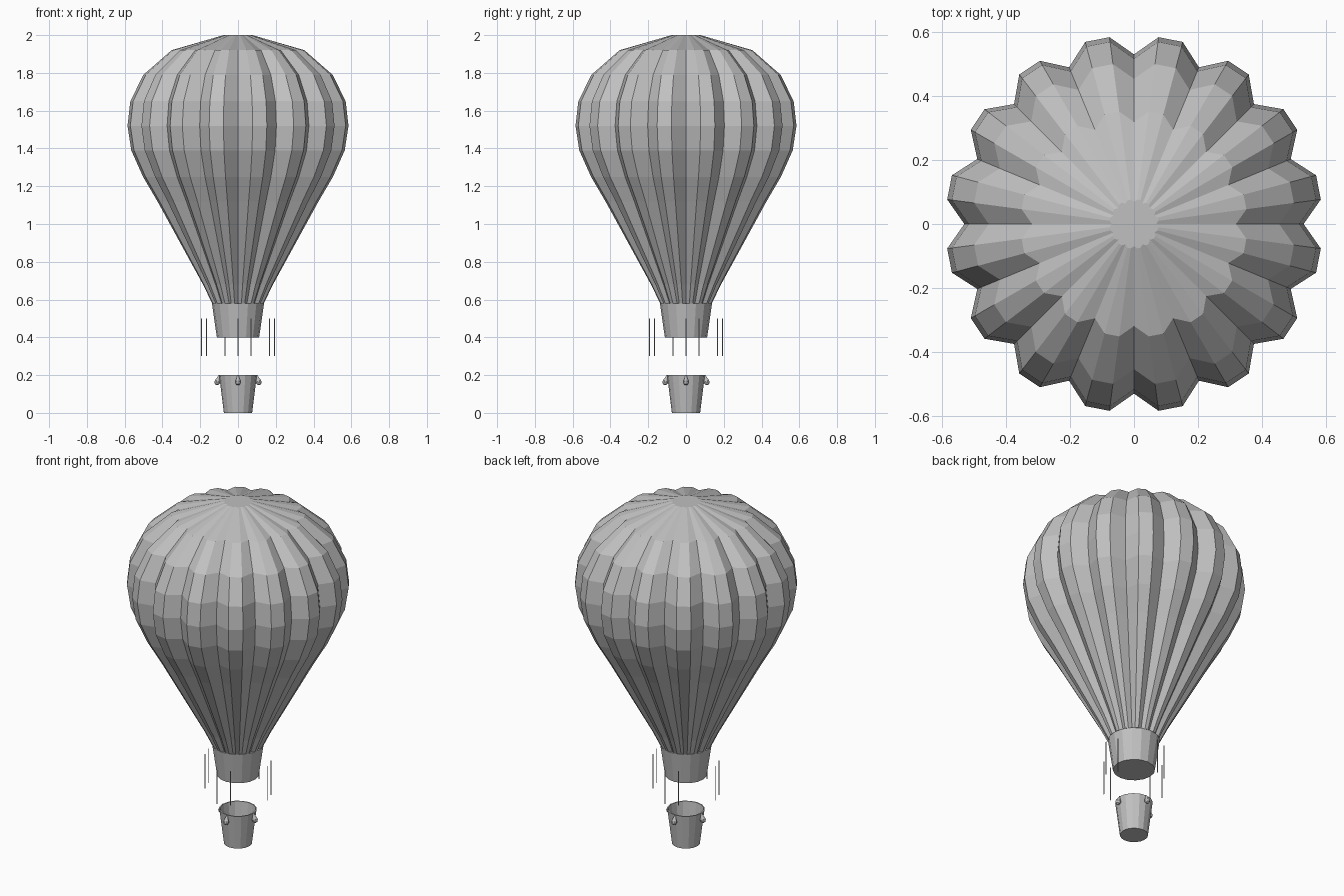
import bpy
import bmesh
from math import cos, sin, tau, atan2
from mathutils import Matrix, Vector

if "Cube" in bpy.data.objects:
    bpy.data.objects.remove(bpy.data.objects["Cube"], do_unlink=True)

GORES = 16

grey = bpy.data.materials.new("plain grey")
grey.use_nodes = True
colour = (0.53, 0.53, 0.53, 1)
grey.diffuse_color = colour
grey.node_tree.nodes["Principled BSDF"].inputs["Base Color"].default_value = colour


def loft(name, profile, sides, shape=lambda i: 1.0, cap_top=True, matrix=None):
    """Join rings given as (radius, height), bottom to top, into one skin."""
    bm = bmesh.new()
    rings = []
    for r, z in profile:
        rings.append([bm.verts.new((r * shape(i) * cos(tau * i / sides),
                                    r * shape(i) * sin(tau * i / sides), z))
                      for i in range(sides)])
    for low, high in zip(rings, rings[1:]):
        for i in range(sides):
            j = (i + 1) % sides
            bm.faces.new((low[i], low[j], high[j], high[i]))
    bm.faces.new(rings[0][::-1])
    if cap_top:
        bm.faces.new(rings[-1])
    if matrix:
        bm.transform(matrix)
    mesh = bpy.data.meshes.new(name)
    bm.to_mesh(mesh)
    bm.free()
    mesh.materials.append(grey)
    obj = bpy.data.objects.new(name, mesh)
    bpy.context.collection.objects.link(obj)
    return obj


# Scalloped envelope: every third point of a ring is pulled in as a seam
envelope = [(0.138, 0.58), (0.187, 0.68), (0.43, 1.12), (0.507, 1.25),
            (0.57, 1.39), (0.59, 1.52), (0.575, 1.65), (0.505, 1.79),
            (0.355, 1.92), (0.077, 2.0)]
loft("envelope", envelope, GORES * 3, lambda i: 0.9 if i % 3 == 0 else 1.0)

# Skirt under the envelope
loft("skirt", [(0.112, 0.4), (0.138, 0.58)], GORES)

# Open basket with a thin wall
loft("basket", [(0.075, 0), (0.1, 0.2), (0.094, 0.2), (0.07, 0.008)], GORES)

# Ropes and teardrop sandbags, repeated on four sides
bag = [(0.002, 0), (0.01, 0.004), (0.015, 0.014), (0.014, 0.023),
       (0.008, 0.038), (0.002, 0.055)]
for k in range(4):
    turn = Matrix.Rotation(tau * k / 4, 4, "Z")
    for label, x, y in (("outer", 0.193, 0), ("inner", 0.167, 0.068)):
        loft(f"{label}_rope_{k + 1}", [(0.0025, 0.3), (0.0025, 0.5)], 6,
             matrix=turn @ Matrix.Translation((x, y, 0)))
    lean = Matrix.Rotation(-0.25, 4, "Y")
    loft(f"sandbag_{k + 1}", bag, 10,
         matrix=turn @ Matrix.Translation((0.114, 0, 0.147)) @ lean)
